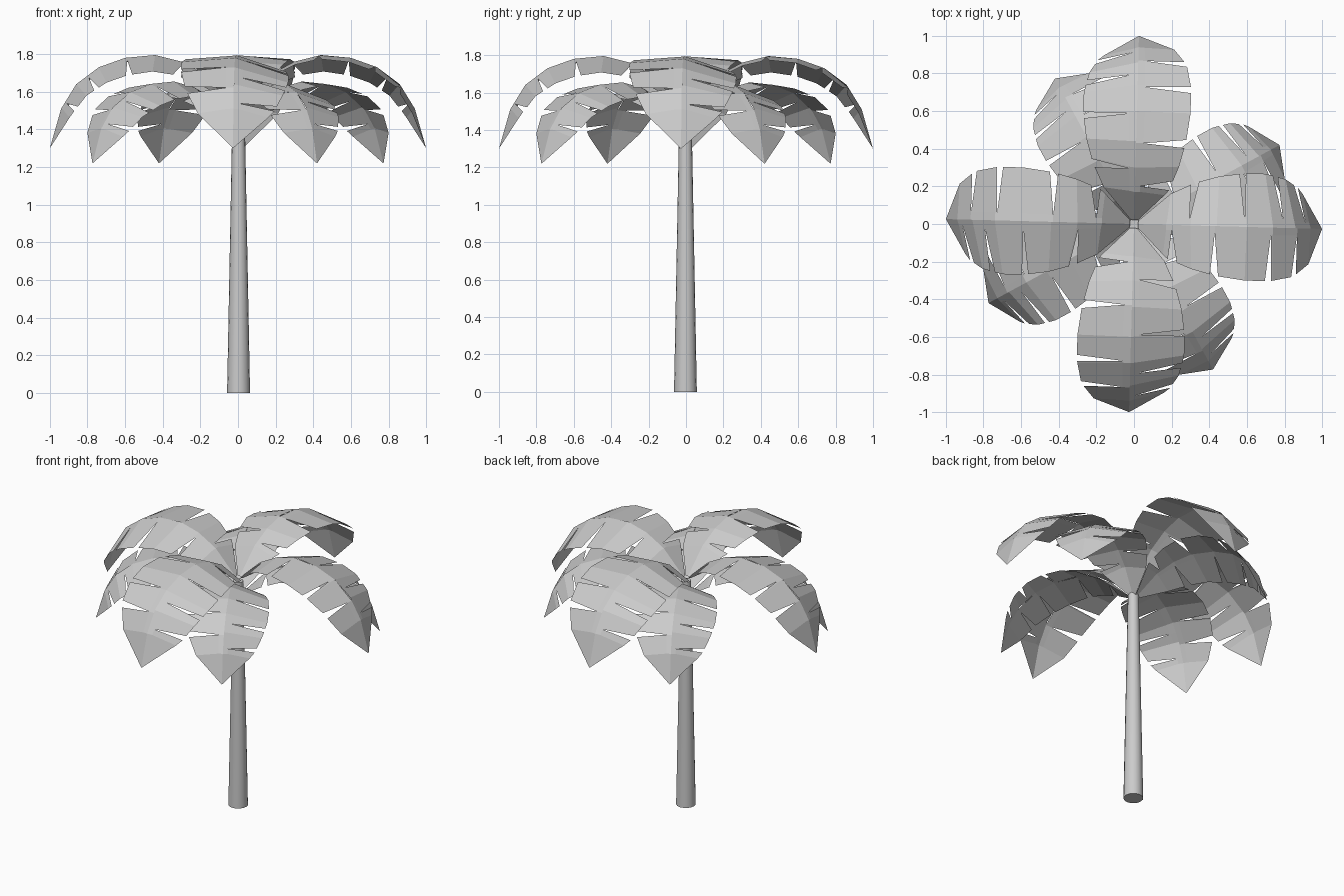
import bpy, bmesh, math
from mathutils import Matrix, Vector

cube = bpy.data.objects.get("Cube")
if cube:
    bpy.data.objects.remove(cube, do_unlink=True)

grey = bpy.data.materials.new("plain_grey")
grey.use_nodes = True
colour = (0.6, 0.6, 0.6, 1)
grey.diffuse_color = colour
grey.node_tree.nodes["Principled BSDF"].inputs["Base Color"].default_value = colour

# Frond midrib: reach, height above the crown, half width
RIB = [Vector(p) for p in (
    (0.02, 0, 0.02), (0.17, 0.15, 0.18), (0.3, 0.22, 0.23), (0.44, 0.255, 0.265),
    (0.6, 0.24, 0.285), (0.74, 0.19, 0.285), (0.86, 0.1, 0.26), (0.94, -0.03, 0.21),
    (1.0, -0.24, 0))]
# Reach at which each side of the leaf is torn, and how far that side hangs
TEARS = {1: (0.29, 0.59, 0.8, 0.92), -1: (0.2, 0.43, 0.73, 0.87)}
DROOP = {1: 0.33, -1: 0.08}


def tangent(i):
    a, b = RIB[max(i - 1, 0)], RIB[min(i + 1, len(RIB) - 1)]
    return Vector((b.x - a.x, 0, b.y - a.y)).normalized()


def leaf_point(reach, across, side):
    """Point on the folded leaf; across runs from midrib (0) to edge (1)."""
    i = next((k for k in range(len(RIB) - 2) if reach <= RIB[k + 1].x), len(RIB) - 2)
    f = (reach - RIB[i].x) / (RIB[i + 1].x - RIB[i].x)
    p = RIB[i].lerp(RIB[i + 1], f)
    t = tangent(i).lerp(tangent(i + 1), f).normalized()
    w = p.z * across
    normal = Vector((-t.z, 0, t.x))
    return Vector((p.x, side * w, p.y)) - normal * w * DROOP[side]


def frond_mesh():
    bm = bmesh.new()
    start, end = RIB[0].x, RIB[-1].x
    for side, tears in TEARS.items():
        bounds = (start, *tears, end)
        for r0, r1 in zip(bounds, bounds[1:]):
            inner = [r0] + [p.x for p in RIB if r0 + 0.01 < p.x < r1 - 0.01] + [r1]
            # Outer edge is squeezed so a wedge opens at every tear,
            # narrower in reach where the leaf hangs steeply
            a = r0 + (0.025 * math.sqrt(1 - r0 * r0) if r0 > start else 0)
            b = r1 - (0.025 * math.sqrt(1 - r1 * r1) if r1 < end else 0)
            rows = []
            for across in (0, 0.15, 1):
                row = []
                for r in inner:
                    if across == 1:
                        r = a + (r - r0) / (r1 - r0) * (b - a)
                    row.append(bm.verts.new(leaf_point(r, across, side)))
                rows.append(row)
            for low, high in zip(rows, rows[1:]):
                for k in range(len(inner) - 1):
                    quad = [low[k], low[k + 1], high[k + 1], high[k]]
                    bm.faces.new(quad if side > 0 else quad[::-1])
    bmesh.ops.remove_doubles(bm, verts=bm.verts, dist=0.0005)
    bmesh.ops.recalc_face_normals(bm, faces=bm.faces)
    if sum(f.normal.z for f in bm.faces) < 0:
        bmesh.ops.reverse_faces(bm, faces=bm.faces)
    mesh = bpy.data.meshes.new("frond")
    bm.to_mesh(mesh)
    bm.free()
    mesh.materials.append(grey)
    return mesh


# Two crowns of four fronds each
leaf = frond_mesh()
for crown, height, size, turn in (("upper", 1.54, 1.0, -1.5), ("lower", 1.43, 0.88, 28.5)):
    for n in range(4):
        frond = bpy.data.objects.new(f"{crown}_frond_{n + 1}", leaf)
        frond.matrix_world = (Matrix.Translation((0, 0, height))
                              @ Matrix.Rotation(math.radians(turn + 90 * n), 4, "Z")
                              @ Matrix.Scale(size, 4))
        bpy.context.collection.objects.link(frond)

# Tapered trunk
bpy.ops.mesh.primitive_cone_add(vertices=16, radius1=0.061, radius2=0.032,
                                depth=1.52, location=(0.003, -0.003, 0.76))
trunk = bpy.context.object
trunk.name = "trunk"
trunk.data.materials.append(grey)
bpy.ops.object.shade_smooth_by_angle(angle=math.radians(40))
